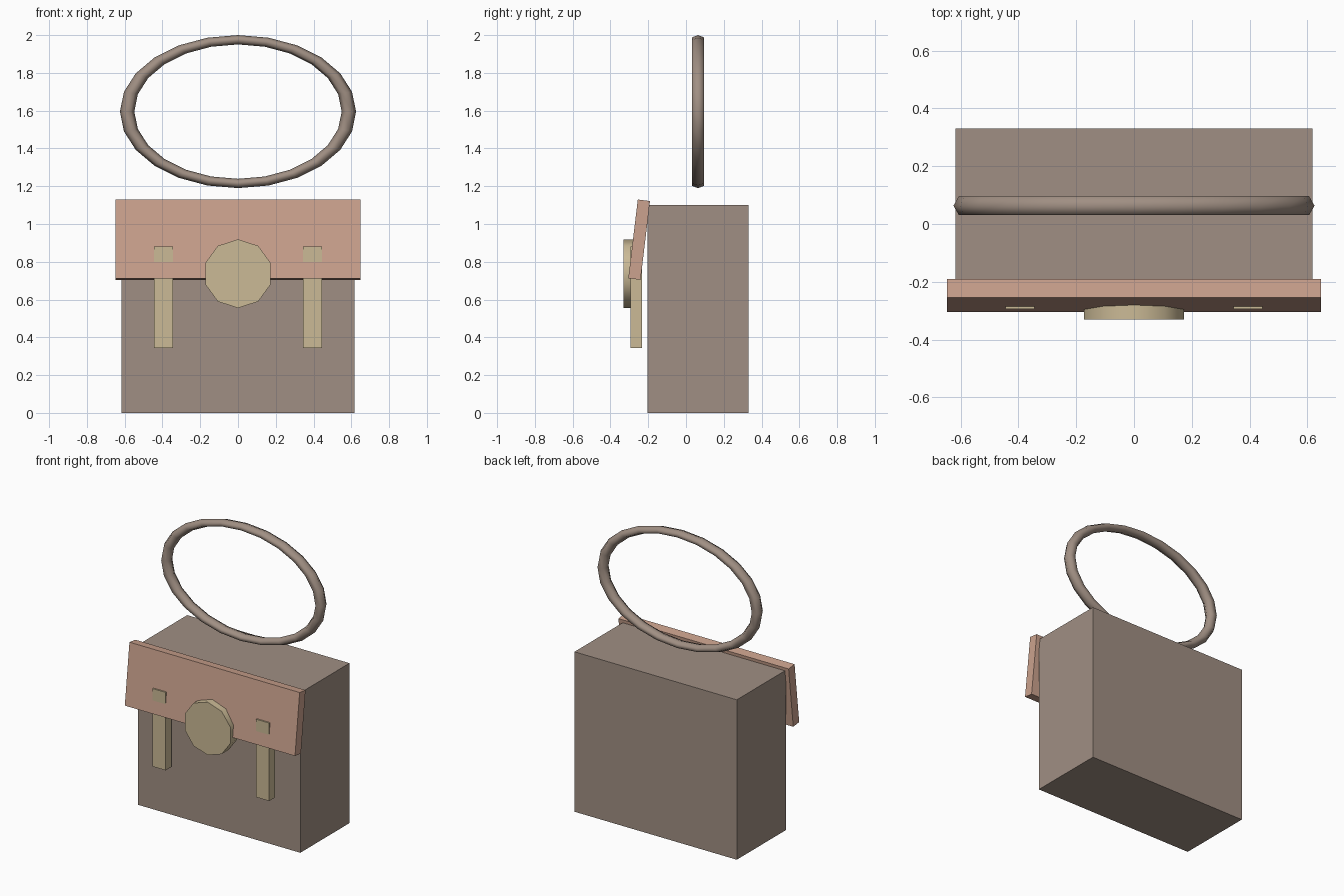
import bpy, math
from mathutils import Matrix

if "Cube" in bpy.data.objects:
    bpy.data.objects.remove(bpy.data.objects["Cube"])


def linear(c):
    c /= 255
    return c / 12.92 if c <= 0.04045 else ((c + 0.055) / 1.055) ** 2.4


def material(name, r, g, b):
    m = bpy.data.materials.new(name)
    m.diffuse_color = (linear(r), linear(g), linear(b), 1)
    m.use_nodes = True
    m.node_tree.nodes["Principled BSDF"].inputs["Base Color"].default_value = m.diffuse_color
    return m


BROWN = material("taupe leather", 160, 143, 131)
TAN = material("tan leather", 203, 162, 142)
BRASS = material("pale brass", 203, 186, 150)


def finish(name, mat):
    ob = bpy.context.object
    ob.name = name
    ob.data.materials.append(mat)
    return ob


def box(name, size, centre, mat, tilt=0):
    bpy.ops.mesh.primitive_cube_add(size=1, location=centre)
    ob = finish(name, mat)
    ob.data.transform(Matrix.Diagonal((*size, 1)))
    ob.rotation_euler.x = tilt
    return ob


# Bag body and tilted front flap
box("bag_body", (1.235, 0.535, 1.10), (0, 0.0625, 0.55), BROWN)
box("front_flap", (1.295, 0.065, 0.42), (0, -0.248, 0.917), TAN, tilt=-0.12)

# Pair of straps that poke through the flap
for side, x in (("left", -0.394), ("right", 0.394)):
    box(side + "_strap", (0.10, 0.063, 0.536), (x, -0.2635, 0.612), BRASS)

# Ten-sided clasp with a corner at top and bottom
bpy.ops.mesh.primitive_cylinder_add(vertices=10, radius=0.182, depth=0.075,
                                    location=(0, -0.293, 0.737))
clasp = finish("round_clasp", BRASS)
clasp.data.transform(Matrix.Rotation(math.pi / 2, 4, 'X'))
bpy.ops.object.shade_smooth_by_angle(angle=math.radians(40))

# Oval handle ring: a flattened torus standing upright
bpy.ops.mesh.primitive_torus_add(major_segments=24, minor_segments=6,
                                 major_radius=0.587, minor_radius=0.038,
                                 location=(0, 0.0635, 1.595))
ring = finish("handle_ring", BROWN)
ring.data.transform(Matrix.Diagonal((1, 1, 0.648, 1)) @ Matrix.Rotation(math.pi / 2, 4, 'X'))
bpy.ops.object.shade_smooth()
